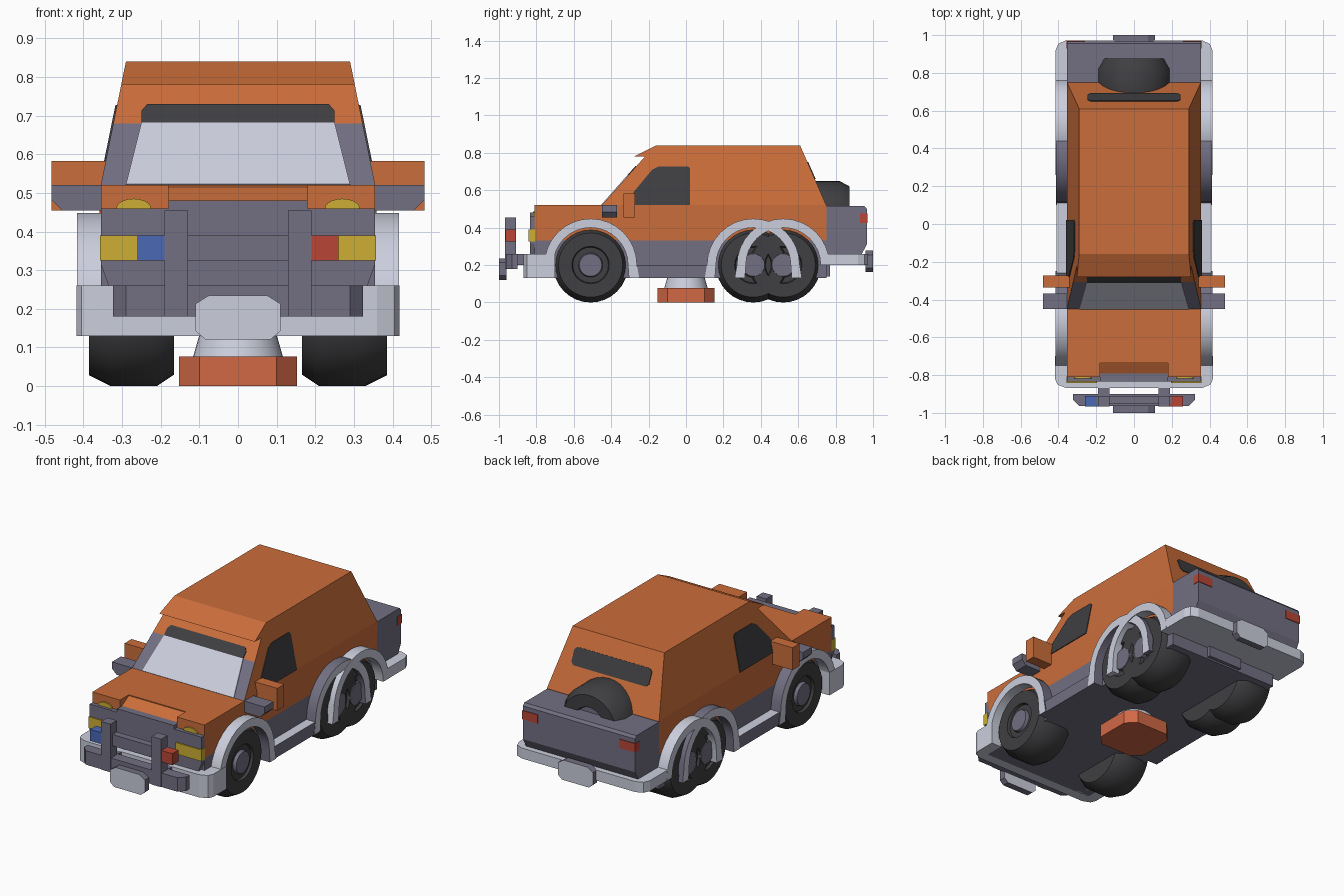
import bpy, bmesh, math
from mathutils import Vector

if "Cube" in bpy.data.objects:
    bpy.data.objects.remove(bpy.data.objects["Cube"])


def material(name, r, g, b):
    m = bpy.data.materials.new(name)
    m.diffuse_color = (r, g, b, 1)
    m.use_nodes = True
    m.node_tree.nodes["Principled BSDF"].inputs["Base Color"].default_value = m.diffuse_color
    return m


ORANGE = material("body orange", 0.60, 0.155, 0.043)
GREY = material("trim grey", 0.17, 0.16, 0.225)
LIGHT = material("light grey", 0.60, 0.62, 0.72)
DARK = material("rubber and dark glass", 0.05, 0.05, 0.054)
YELLOW = material("lamp yellow", 0.61, 0.43, 0.035)
BLUE = material("lamp blue", 0.07, 0.14, 0.46)
RED = material("lamp red", 0.48, 0.06, 0.035)
BASE = material("stand red orange", 0.64, 0.14, 0.06)


def finish(bm, name, mats, smooth=False):
    bmesh.ops.recalc_face_normals(bm, faces=bm.faces)
    me = bpy.data.meshes.new(name)
    bm.to_mesh(me)
    bm.free()
    ob = bpy.data.objects.new(name, me)
    bpy.context.collection.objects.link(ob)
    for m in mats:
        me.materials.append(m)
    if smooth:
        bpy.ops.object.select_all(action='DESELECT')
        ob.select_set(True)
        bpy.context.view_layer.objects.active = ob
        bpy.ops.object.shade_smooth_by_angle(angle=math.radians(35))
    return ob


def prism(name, mats, axis, pts, a, b, rule=None, width=None, smooth=False):
    """Extrude a 2D outline along an axis; width(z) replaces a/b for tapered sides."""
    put = {'X': lambda p, t: (t, p[0], p[1]),
           'Y': lambda p, t: (p[0], t, p[1]),
           'Z': lambda p, t: (p[0], p[1], t)}[axis]
    mats = mats if isinstance(mats, list) else [mats]
    bm = bmesh.new()
    ends = []
    for t, s in ((a, -1), (b, 1)):
        ends.append([bm.verts.new(put(p, s * width(p[1]) if width else t)) for p in pts])
    n = len(pts)
    bm.faces.new(ends[0])
    bm.faces.new(ends[1][::-1])
    for i in range(n):
        j = (i + 1) % n
        f = bm.faces.new((ends[0][i], ends[0][j], ends[1][j], ends[1][i]))
    bmesh.ops.recalc_face_normals(bm, faces=bm.faces)
    bm.normal_update()
    if rule:
        for f in bm.faces:
            f.material_index = rule(f.calc_center_median(), f.normal)
    return finish(bm, name, mats, smooth)


def box(name, mats, x, y, z, rule=None):
    return prism(name, mats, 'Z', [(x[0], y[0]), (x[1], y[0]), (x[1], y[1]), (x[0], y[1])],
                 z[0], z[1], rule)


def pair(name, mats, x, y, z):
    for side, s in (("right", 1), ("left", -1)):
        box(f"{name}_{side}", mats, (s * x[0], s * x[1]), y, z)


def plate(name, mat, pts, normal, t=0.006):
    """Thin panel lying on a sloped surface."""
    nv = Vector(normal).normalized() * t
    bm = bmesh.new()
    lo = [bm.verts.new(Vector(p) - nv * 0.3) for p in pts]
    hi = [bm.verts.new(Vector(p) + nv * 0.7) for p in pts]
    bm.faces.new(lo)
    bm.faces.new(hi)
    for i in range(len(pts)):
        j = (i + 1) % len(pts)
        bm.faces.new((lo[i], lo[j], hi[j], hi[i]))
    return finish(bm, name, [mat])


def lathe(name, mats, axis, centre, rings, idx=None, n=32):
    """Turn (radius, offset) rings about an axis; idx gives each band's material."""
    bm = bmesh.new()
    loops = []
    for r, o in rings:
        loop = []
        for k in range(n):
            c, s = r * math.cos(k * math.tau / n), r * math.sin(k * math.tau / n)
            v = {'X': (o, c, s), 'Y': (c, o, s), 'Z': (c, s, o)}[axis]
            loop.append(bm.verts.new(Vector(centre) + Vector(v)))
        loops.append(loop)
    for i in range(len(loops) - 1):
        for k in range(n):
            m = (k + 1) % n
            f = bm.faces.new((loops[i][k], loops[i][m], loops[i + 1][m], loops[i + 1][k]))
            f.material_index = idx[i] if idx else 0
    bm.faces.new(loops[0])
    f = bm.faces.new(loops[-1])
    f.material_index = idx[-1] if idx else 0
    return finish(bm, name, mats, True)


# Lower body, upper body and hood with a centre notch
box("lower_body", GREY, (-.355, .355), (-.81, .75), (.13, .33))
box("upper_body", ORANGE, (-.355, .355), (-.73, .75), (.33, .52))
pair("hood_side", ORANGE, (.18, .355), (-.81, -.73), (.33, .52))
prism("hood_notch", ORANGE, 'X', [(-.81, .33), (-.81, .47), (-.73, .515), (-.73, .33)], -.18, .18)

# Cabin: side outline tapered towards the roof, grey windscreen frame
cabin_w = lambda z: .355 - (z - .52) * .203
prism("cabin", [ORANGE, GREY], 'X',
      [(-.45, .52), (-.308, .68), (-.22, .78), (-.28, .78), (-.16, .84), (.61, .84), (.75, .52)],
      0, 0, lambda c, n: int(c.z < .62 and n.y < -.5), cabin_w)

# Windows
screen_y = lambda z: -.45 + (z - .52) * .23 / .26
rear_y = lambda z: .75 - (z - .52) * .14 / .32
screen = [(-.29, .52), (.29, .52), (.25, .68), (-.25, .68)]
plate("windscreen", LIGHT, [(x, screen_y(z), z) for x, z in screen], (0, -.26, .23))
strip = [(-.25, .68), (.25, .68), (.25, .71), (.235, .727), (-.235, .727), (-.25, .71)]
plate("windscreen_top_strip", DARK, [(x, screen_y(z), z) for x, z in strip], (0, -.26, .23))
rear = [(-.23, .66), (.23, .66), (.245, .675), (.245, .735), (.23, .75),
        (-.23, .75), (-.245, .735), (-.245, .675)]
plate("rear_window", DARK, [(x, rear_y(z), z) for x, z in rear], (0, .32, .14))
side_win = [(-.28, .52), (-.28, .59), (-.18, .71), (-.145, .727), (.01, .727), (.022, .715), (.022, .52)]
for side, s in (("right", 1), ("left", -1)):
    plate(f"side_window_{side}", DARK, [(s * cabin_w(z), y, z) for y, z in side_win], (s, 0, .203))

# Nose panel with lamps
prism("nose_panel", GREY, 'Y', [(-.355, .46), (-.355, .315), (-.335, .26), (.335, .26), (.355, .315), (.355, .46)],
      -.835, -.80)
box("nose_centre", GREY, (-.18, .18), (-.835, -.79), (.455, .48))
pair("headlamp", YELLOW, (.195, .357), (-.842, -.808), (.325, .39))
for side, s in (("right", 1), ("left", -1)):
    prism(f"hood_lamp_{side}", YELLOW, 'Y',
          [(s * .27 + .045 * math.cos(k * math.pi / 10), .46 + .025 * math.sin(k * math.pi / 10))
           for k in range(11)], -.818, -.809)

# Rear box with lower chamfer and tail lamps
prism("rear_box", GREY, 'X', [(.74, .24), (.94, .26), (.967, .31), (.967, .50), (.955, .515), (.74, .515)],
      -.355, .355)
pair("tail_lamp", RED, (.26, .358), (.93, .971), (.425, .475))

# Bumpers
prism("front_bumper", LIGHT, 'Z', [(-.418, -.70), (-.418, -.82), (-.405, -.85), (-.36, -.868),
      (.36, -.868), (.405, -.85), (.418, -.82), (.418, -.70)], .13, .26)
prism("rear_bumper", LIGHT, 'Z', [(-.415, .72), (-.415, .92), (-.40, .955), (-.36, .972),
      (.36, .972), (.40, .955), (.415, .92), (.415, .72)], .20, .26)

# Bull bar with signal lamps
prism("bull_bar_lower", GREY, 'Z', [(-.323, -.90), (-.323, -.93), (-.29, -.963), (.29, -.963),
      (.323, -.93), (.323, -.90)], .18, .26)
box("bull_bar_cross", GREY, (-.20, .20), (-.95, -.91), (.325, .39))
pair("bull_bar_post", GREY, (.13, .19), (-.967, -.91), (.18, .455))
pair("bull_bar_bracket", GREY, (.13, .19), (-.92, -.83), (.20, .26))
box("signal_lamp_blue", BLUE, (-.26, -.19), (-.965, -.91), (.325, .39))
box("signal_lamp_red", RED, (.19, .26), (-.965, -.91), (.325, .39))

# Blank number plates
octagon = [(-.11, .035), (-.11, -.035), (-.085, -.057), (.085, -.057),
           (.11, -.035), (.11, .035), (.075, .057), (-.075, .057)]
for name, zc, y0, y1 in (("front_plate", .178, -1, -.96), ("rear_plate", .22, .96, 1)):
    prism(name, [GREY, LIGHT], 'Y', [(x, zc + z) for x, z in octagon], y0, y1,
          lambda c, n: int(abs(n.y) > .9))
box("rear_tow_bar", GREY, (-.11, .11), (.70, .77), (.14, .20))

# Wheels, wheel arches and sills on both sides
arches = (("front", -.51), ("middle", .36), ("rear", .52))
for side, s in (("right", 1), ("left", -1)):
    for pos, y in arches:
        lathe(f"{pos}_wheel_{side}", [DARK, GREY], 'X', (0, y, .2),
              [(.17, s * .165), (.2, s * .21), (.2, s * .33), (.172, s * .385), (.10, s * .385),
               (.095, s * .37), (.065, s * .37), (.06, s * .388), (.04, s * .388)],
              [0, 0, 0, 0, 0, 0, 1, 1, 1])
        steps = [math.pi * k / 16 for k in range(17)]
        arc = lambda r: [(y + r * math.cos(t), .2 + r * math.sin(t)) for t in steps]
        foot = .13 if pos != "rear" else .2
        ring = [(y + .26, foot)] + arc(.248) + [(y - .26, .13)]
        ring += [(y - .205, .13)] + arc(.2)[::-1] + [(y + .205, foot)]
        grey_from = {"front": y + .12, "middle": -9, "rear": 9}[pos]
        out = .412 if pos == "middle" else .416
        prism(f"{pos}_arch_{side}", [LIGHT, GREY], 'X', ring, s * .3, s * out,
              lambda c, n: int(c.y > grey_from and abs(n.x) < .5), smooth=True)
    box(f"sill_{side}", [LIGHT, GREY], (s * .35, s * .41), (-.26, .12), (.13, .2),
        lambda c, n: int(n.z < .5))

# Door mirrors
for side, s in (("right", 1), ("left", -1)):
    prism(f"mirror_{side}", ORANGE, 'Y', [(s * .34, .455), (s * .483, .455), (s * .483, .583), (s * .34, .583)],
          -.335, -.273)
    prism(f"mirror_guard_{side}", GREY, 'Y', [(s * .34, .455), (s * .455, .455), (s * .483, .483),
          (s * .483, .52), (s * .34, .52)], -.45, -.368)

# Spare wheel behind the cabin
lathe("spare_wheel", [DARK, GREY], 'Y', (0, 0, .45),
      [(.19, .66), (.2, .70), (.2, .82), (.17, .875), (.10, .875), (.095, .86)], [0, 0, 0, 0, 0, 1])

# Stand under the body
prism("stand_base", BASE, 'Z', [(-.153, -.10), (-.10, -.153), (.10, -.153), (.153, -.10),
      (.153, .10), (.10, .153), (-.10, .153), (-.153, .10)], 0, .076)
lathe("stand_neck", [LIGHT], 'Z', (0, 0, 0), [(.118, .07), (.095, .15)])
